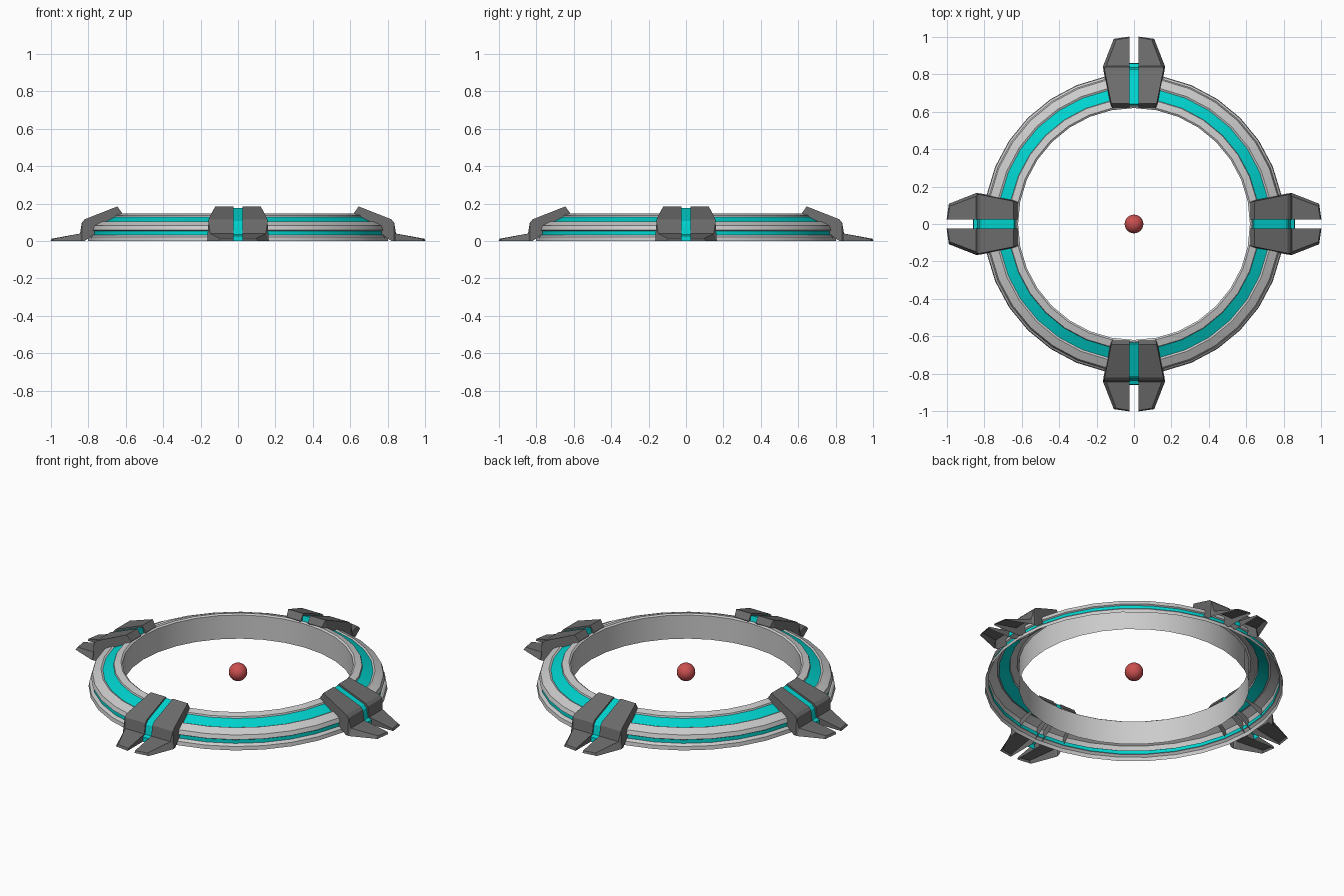
import bpy, bmesh, math
from mathutils import Matrix, Vector

if "Cube" in bpy.data.objects:
    bpy.data.objects.remove(bpy.data.objects["Cube"])


def material(name, rgb):
    m = bpy.data.materials.new(name)
    m.diffuse_color = (*rgb, 1)
    m.use_nodes = True
    m.node_tree.nodes["Principled BSDF"].inputs["Base Color"].default_value = m.diffuse_color
    return m


teal = material("teal", (0.0, 0.65, 0.62))
dark = material("dark_grey", (0.15, 0.15, 0.15))
red = material("red", (0.6, 0.08, 0.08))


def finish(name, bm, mat=None, smooth=False):
    me = bpy.data.meshes.new(name)
    bm.to_mesh(me)
    bm.free()
    ob = bpy.data.objects.new(name, me)
    bpy.context.collection.objects.link(ob)
    if mat:
        me.materials.append(mat)
    if smooth:
        bpy.ops.object.select_all(action='DESELECT')
        ob.select_set(True)
        bpy.context.view_layer.objects.active = ob
        bpy.ops.object.shade_smooth_by_angle(angle=math.radians(20))
    return ob


def lathe(name, profile, mat=None, n=32):
    # profile runs from outside-bottom up and inward; faces point outward
    bm = bmesh.new()
    rings = []
    for i in range(n):
        a = 2 * math.pi * i / n
        rings.append([bm.verts.new((r * math.cos(a), r * math.sin(a), z)) for r, z in profile])
    for i in range(n):
        p, q = rings[i], rings[(i + 1) % n]
        for j in range(len(profile) - 1):
            bm.faces.new((p[j], q[j], q[j + 1], p[j + 1]))
    return finish(name, bm, mat, True)


# Ring shell, open underneath
lathe("ring_base", [(.803, 0), (.80, .022), (.79, .031), (.783, .033)])
lathe("lower_light_band", [(.783, .033), (.782, .053)], teal)
lathe("ring_middle", [(.782, .053), (.79, .058), (.782, .082), (.737, .105), (.727, .101)])
lathe("upper_light_band", [(.727, .101), (.67, .128)], teal)
lathe("ring_inner", [(.67, .128), (.667, .137), (.63, .147), (.62, .14), (.62, 0)])

# Clamp stations: radius, top z, top half width, lower z, lower half width, lower radius
STATIONS = [
    (.985, .012, .095, 0, .108, .99),
    (.845, .04, .148, 0, .165, .845),
    (.835, .10, .158, 0, .165, .835),
    (.82, .116, .157, 0, .163, .82),
    (.645, .185, .122, .125, .128, .645),
    (.62, .15, .116, .14, .12, .625),
]
GAP = .023


def add_half(bm, rot, side):
    rows = []
    for k, (r, zt, wt, zl, wl, rl) in enumerate(STATIONS):
        tip = .012 if k == 0 else 0     # toe is longest beside the slit
        pts = [(rl, wl, zl), (r, wt, zt), (r + tip, GAP, zt), (rl + tip, GAP, zl)]
        rows.append([bm.verts.new(rot @ Vector((x, side * y, z))) for x, y, z in pts])
    for p, q in zip(rows, rows[1:]):
        for j in range(3):
            f = (p[j], p[j + 1], q[j + 1], q[j])
            bm.faces.new(f[::-1] if side > 0 else f)
    for row, flip in ((rows[0], side < 0), (rows[-1], side > 0)):
        bm.faces.new(row[::-1] if flip else row)


STRIP = [(.86, 0), (.858, .028), (.838, .036), (.828, .09), (.812, .108), (.642, .176), (.632, .14)]

for name, deg in (("right", 0), ("back", 90), ("left", 180), ("front", 270)):
    rot = Matrix.Rotation(math.radians(deg), 3, 'Z')
    # Paired clamp halves with splayed feet
    bm = bmesh.new()
    for side in (1, -1):
        add_half(bm, rot, side)
    finish(name + "_clamp", bm, dark)
    # Glowing strip between the halves
    bm = bmesh.new()
    rows = [[bm.verts.new(rot @ Vector((r, y, z))) for y in (-GAP, GAP)] for r, z in STRIP]
    for p, q in zip(rows, rows[1:]):
        bm.faces.new((p[0], p[1], q[1], q[0]))
    finish(name + "_light_strip", bm, teal)

# Floating centre ball
bm = bmesh.new()
bmesh.ops.create_uvsphere(bm, u_segments=24, v_segments=16, radius=.05,
                          matrix=Matrix.Translation((0, 0, .092)))
ball = finish("centre_ball", bm, red)
for p in ball.data.polygons:
    p.use_smooth = True
